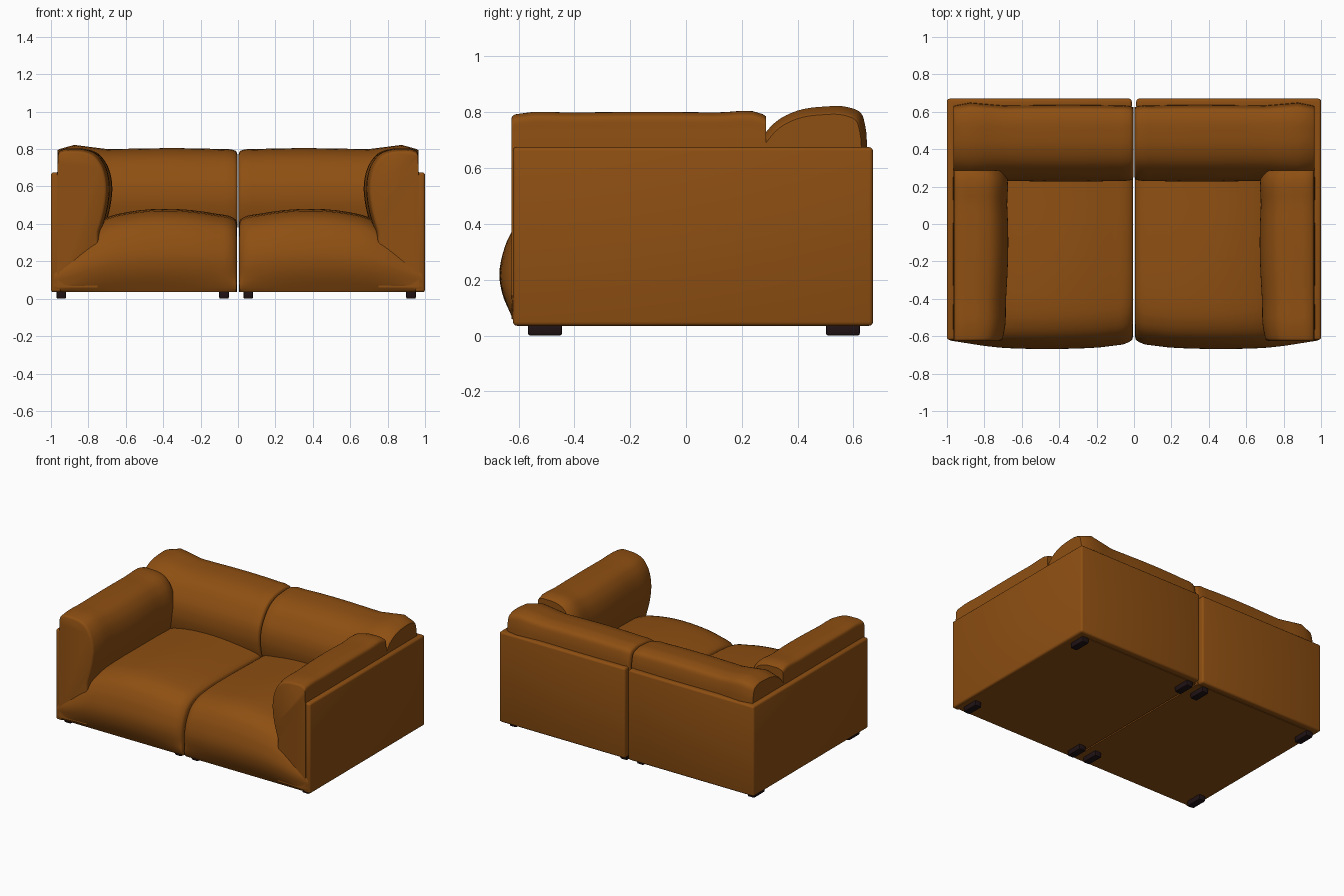
import bpy, bmesh
from mathutils import Vector

if "Cube" in bpy.data.objects:
    bpy.data.objects.remove(bpy.data.objects["Cube"])


def material(name, rgb):
    m = bpy.data.materials.new(name)
    m.diffuse_color = (*rgb, 1)
    m.use_nodes = True
    m.node_tree.nodes["Principled BSDF"].inputs["Base Color"].default_value = m.diffuse_color
    return m


LEATHER = material("cognac leather", (0.27, 0.078, 0.006))
DARK = material("dark feet", (0.014, 0.006, 0.007))


def spline(pts, n=4):
    """Smooth open curve through the points."""
    p = [Vector(q) for q in pts]
    p = [2 * p[0] - p[1]] + p + [2 * p[-1] - p[-2]]
    out = []
    for i in range(1, len(p) - 2):
        a, b, c, d = p[i - 1:i + 3]
        # chord-length tangents keep uneven spacing from overshooting
        l0, l1, l2 = (b - a).length, (c - b).length, (d - c).length
        t0 = ((b - a) / l0 * l1 + (c - b) / l1 * l0) / (l0 + l1) * l1
        t1 = ((c - b) / l1 * l2 + (d - c) / l2 * l1) / (l1 + l2) * l1
        for k in range(n):
            t = k / n
            out.append((2*t**3 - 3*t*t + 1) * b + (t**3 - 2*t*t + t) * t0
                       + (3*t*t - 2*t**3) * c + (t**3 - t*t) * t1)
    return out + [p[-2]]


def finish(name, bm, mat, angle=0.7, mirror=True):
    bmesh.ops.recalc_face_normals(bm, faces=bm.faces)
    me = bpy.data.meshes.new(name)
    bm.to_mesh(me)
    bm.free()
    ob = bpy.data.objects.new(name, me)
    bpy.context.collection.objects.link(ob)
    me.materials.append(mat)
    bpy.ops.object.select_all(action='DESELECT')
    ob.select_set(True)
    bpy.context.view_layer.objects.active = ob
    bpy.ops.object.shade_smooth_by_angle(angle=angle)
    if mirror:
        mod = ob.modifiers.new("mirror", 'MIRROR')
        mod.use_mirror_merge = False
    return ob


def loft(name, rings, mat):
    """Skin closed rings of equal length and cap both ends."""
    bm = bmesh.new()
    vr = [[bm.verts.new(p) for p in r] for r in rings]
    n = len(vr[0])
    for a, b in zip(vr, vr[1:]):
        for i in range(n):
            j = (i + 1) % n
            bm.faces.new((a[i], a[j], b[j], b[i]))
    bm.faces.new(vr[0])
    bm.faces.new(vr[-1])
    return finish(name, bm, mat)


# Outer shell: L-shaped side and back panel
bm = bmesh.new()
outline = [(1, -0.62), (1, 0.67), (0.012, 0.67), (0.012, 0.615), (0.945, 0.615), (0.945, -0.62)]
face = bm.faces.new([bm.verts.new((x, y, 0.035)) for x, y in outline])
top = bmesh.ops.extrude_face_region(bm, geom=[face])["geom"]
bmesh.ops.translate(bm, vec=(0, 0, 0.64), verts=[v for v in top if isinstance(v, bmesh.types.BMVert)])
bmesh.ops.recalc_face_normals(bm, faces=bm.faces)
bmesh.ops.bevel(bm, geom=bm.edges[:], offset=0.014, segments=3, profile=0.5, affect='EDGES')
finish("outer_shell", bm, LEATHER)

# Seat: domed top and bulging front; each section is (x, top height, front y)
seat_sections = spline([(0.005, 0.405, -0.595), (0.012, 0.422, -0.618), (0.035, 0.437, -0.635),
                        (0.12, 0.455, -0.652), (0.35, 0.48, -0.667), (0.58, 0.465, -0.667),
                        (0.70, 0.435, -0.662), (0.78, 0.39, -0.654), (0.9, 0.30, -0.636),
                        (0.985, 0.24, -0.622)])
rings = []
for x, t, f in seat_sections:
    low = max(f, -0.615)
    prof = spline([(0.62, 0.97), (0.2, 0.985), (-0.1, 1), (-0.35, 0.99), (f + 0.16, 0.955),
                   (f + 0.09, 0.88), (f + 0.04, 0.74), (f + 0.012, 0.58), (f, 0.42),
                   (0.7 * f + 0.3 * low, 0.22), (low, 0.05), (low + 0.012, 0)], 3)
    rings.append([(x, y, 0.035 + k * (t - 0.035)) for y, k in prof] + [(x, 0.62, 0.035)])
loft("seat", rings, LEATHER)

# Back cushion: rounded roll; each section is (x, shrink)
back = spline([(0.26, 0.38), (0.238, 0.46), (0.23, 0.54), (0.243, 0.62), (0.28, 0.69),
               (0.33, 0.748), (0.40, 0.784), (0.49, 0.798), (0.57, 0.796), (0.612, 0.778),
               (0.628, 0.73), (0.634, 0.66)])
rings = []
for x, s in spline([(0.004, 0.022), (0.01, 0.01), (0.03, 0.003), (0.1, 0.0), (0.35, -0.004),
                    (0.7, 0.0), (0.955, 0.0), (0.965, 0.006)], 3):
    k = 1 - s * 4
    rings.append([(x, 0.43 + (y - 0.43) * k, 0.5 + (z - 0.5) * k if z > 0.5 else z) for y, z in back]
                 + [(x, 0.625, 0.38)])
loft("back_cushion", rings, LEATHER)

# Armrest cushion: rounded inner top; each section is (y, inner shift, top drop)
arm = spline([(0.72, 0.36), (0.695, 0.44), (0.678, 0.52), (0.672, 0.59), (0.68, 0.66),
              (0.705, 0.725), (0.75, 0.775), (0.81, 0.796), (0.87, 0.8), (0.935, 0.796),
              (0.957, 0.785), (0.963, 0.74), (0.967, 0.66)])
rings = []
for y, s, d in spline([(-0.625, 0.045, 0.022), (-0.619, 0.034, 0.012), (-0.595, 0.026, 0.006),
                       (-0.4, 0.012, 0.002), (-0.1, 0.0, 0.0), (0.1, 0.006, 0.002),
                       (0.275, 0.018, 0.008), (0.287, 0.028, 0.016)], 4):
    rings.append([(x + s * (0.967 - x) / 0.295, y, z - d * max(0, (z - 0.4) / 0.4)) for x, z in arm]
                 + [(0.967, y, 0.06), (0.75, y, 0.06)])
loft("armrest", rings, LEATHER)

# Feet: small rounded blocks under each module
for i, x in enumerate((-0.945, -0.075, 0.055, 0.925)):
    for side, y in (("front", -0.505), ("back", 0.562)):
        bm = bmesh.new()
        bmesh.ops.create_cube(bm, size=1)
        bmesh.ops.scale(bm, vec=(0.052, 0.122, 0.045), verts=bm.verts)
        bmesh.ops.translate(bm, vec=(x, y, 0.0225), verts=bm.verts)
        bmesh.ops.bevel(bm, geom=bm.edges[:], offset=0.008, segments=2, profile=0.5, affect='EDGES')
        finish(f"{side}_foot_{i + 1}", bm, DARK, mirror=False)
